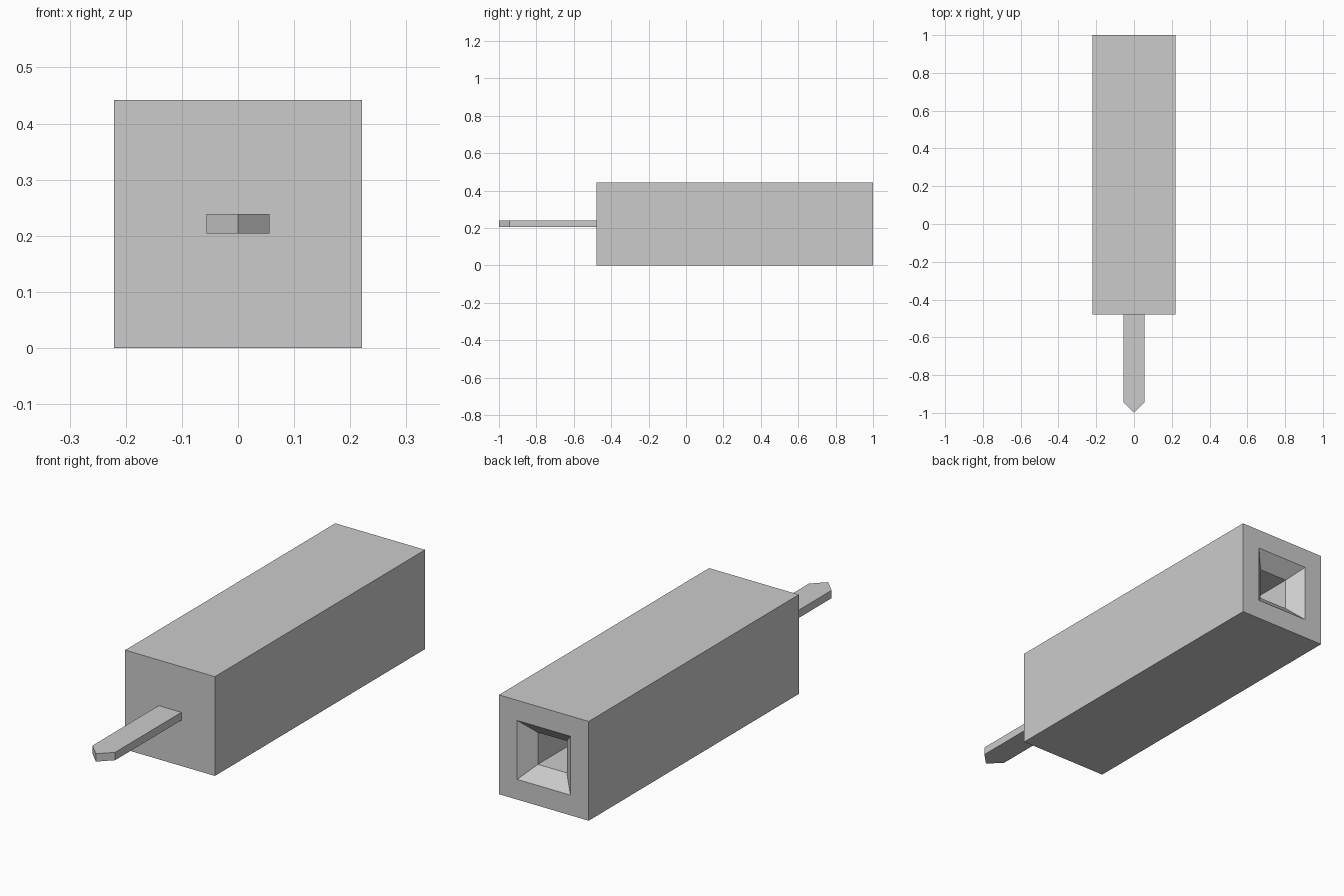
import bpy
import bmesh
from mathutils import Matrix, Vector

cube = bpy.data.objects.get("Cube")
if cube:
    bpy.data.objects.remove(cube, do_unlink=True)

HALF = 0.221       # half width of the square body
FRONT = -0.478     # front end of the body
BACK = 1.0

grey = bpy.data.materials.new("plain grey")
grey.use_nodes = True
grey.diffuse_color = (0.6, 0.6, 0.6, 1)
grey.node_tree.nodes["Principled BSDF"].inputs["Base Color"].default_value = (0.6, 0.6, 0.6, 1)


def finish(bm, name):
    bmesh.ops.recalc_face_normals(bm, faces=bm.faces)
    mesh = bpy.data.meshes.new(name)
    bm.to_mesh(mesh)
    bm.free()
    mesh.materials.append(grey)
    obj = bpy.data.objects.new(name, mesh)
    bpy.context.collection.objects.link(obj)
    return obj


# Square body with a funnel-mouthed socket in the back end
bm = bmesh.new()
size = Vector((2 * HALF, BACK - FRONT, 2 * HALF))
centre = Vector((0, (BACK + FRONT) / 2, HALF))
bmesh.ops.create_cube(bm, size=1, matrix=Matrix.Translation(centre) @ Matrix.Diagonal(size).to_4x4())
bm.normal_update()
mouth = max(bm.faces, key=lambda f: f.calc_center_median().y)
bmesh.ops.inset_individual(bm, faces=[mouth], thickness=0.09, depth=0, use_even_offset=True)
bm.normal_update()
bmesh.ops.inset_individual(bm, faces=[mouth], thickness=0.06, depth=0, use_even_offset=True)
bmesh.ops.translate(bm, verts=mouth.verts, vec=(0, -0.06, 0))
bore = bmesh.ops.extrude_discrete_faces(bm, faces=[mouth])["faces"][0]
bmesh.ops.translate(bm, verts=bore.verts, vec=(0, -0.5, 0))
finish(bm, "socket_body")

# Flat pin with a pointed tip
bm = bmesh.new()
outline = [(-0.056, FRONT), (-0.056, -0.944), (0, -1), (0.056, -0.944), (0.056, FRONT)]
base = bm.faces.new([bm.verts.new((x, y, 0.204)) for x, y in outline])
top = bmesh.ops.extrude_face_region(bm, geom=[base])["geom"]
bmesh.ops.translate(bm, verts=[v for v in top if isinstance(v, bmesh.types.BMVert)], vec=(0, 0, 0.035))
finish(bm, "pointed_pin")
